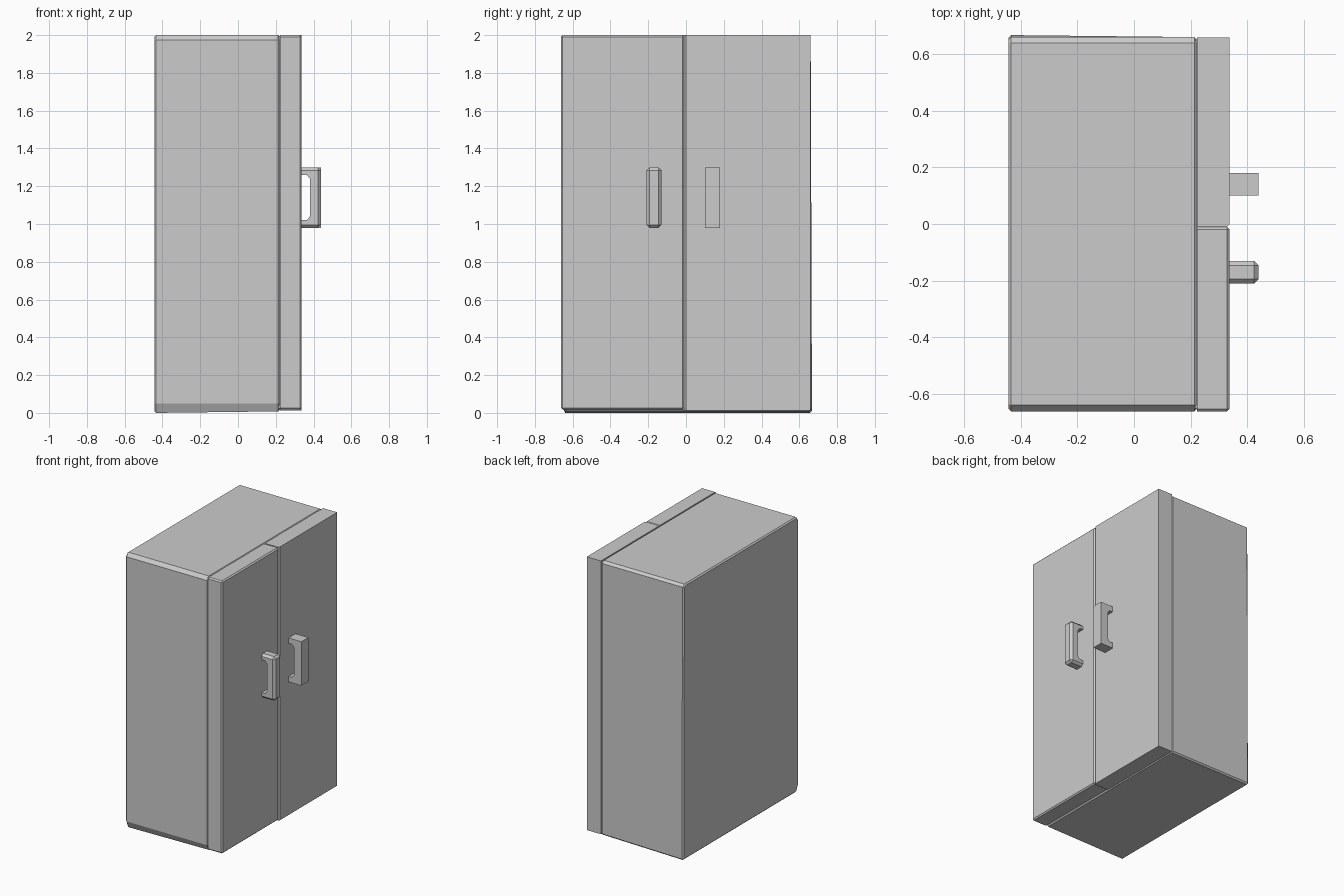
import bpy, bmesh
from mathutils import Vector

if "Cube" in bpy.data.objects:
    bpy.data.objects.remove(bpy.data.objects["Cube"])


def prism(name, profile, axis, lo, hi, bevel=0.0, pick=None):
    """Extrude a 2D profile along x (profile = y,z) or y (profile = x,z)."""
    def place(p, t):
        return (t, p[0], p[1]) if axis == 'x' else (p[0], t, p[1])
    bm = bmesh.new()
    face = bm.faces.new([bm.verts.new(place(p, lo)) for p in profile])
    out = bmesh.ops.extrude_face_region(bm, geom=[face])
    shift = (hi - lo, 0, 0) if axis == 'x' else (0, hi - lo, 0)
    bmesh.ops.translate(bm, vec=shift, verts=[
        v for v in out['geom'] if isinstance(v, bmesh.types.BMVert)])
    bmesh.ops.recalc_face_normals(bm, faces=bm.faces)
    if bevel:
        edges = [e for e in bm.edges if pick(e)]
        bmesh.ops.bevel(bm, geom=edges, offset=bevel, segments=1,
                        affect='EDGES', profile=0.5)
    mesh = bpy.data.meshes.new(name)
    bm.to_mesh(mesh)
    bm.free()
    obj = bpy.data.objects.new(name, mesh)
    bpy.context.collection.objects.link(obj)
    return obj


def at_x(value):
    return lambda e: all(abs(v.co.x - value) < 1e-4 for v in e.verts)


def rect(y0, y1, z0, z1):
    return [(y0, z0), (y1, z0), (y1, z1), (y0, z1)]


# cabinet body: long edges chamfered, end caps lightly bevelled
body_profile = [(-0.64, 0.012), (0.65, 0.012), (0.66, 0.022), (0.66, 1.985),
                (0.64, 2.0), (-0.64, 2.0), (-0.662, 1.975), (-0.662, 0.05)]
body = prism("cabinet_body", body_profile, 'x', -0.443, 0.222, 0.009,
             lambda e: at_x(-0.443)(e) or at_x(0.222)(e))

# slightly drawn-out lower rear corner
for v in body.data.vertices:
    if v.co.x < -0.42 and v.co.z < 0.04:
        v.co.z -= 0.008
        if v.co.y > 0.6:
            v.co.y += 0.007
low = min(v.co.z for v in body.data.vertices)
for v in body.data.vertices:
    if v.co.z < 0.03:
        v.co.z = max(0.0, v.co.z - max(0, low))

# recessed strip that closes the gap behind the doors
prism("door_seal", rect(-0.65, 0.65, 0.025, 1.99), 'x', 0.21, 0.235)

# left door with chamfered outline, right door nearly square
prism("left_door", rect(-0.662, -0.01, 0.018, 2.0), 'x', 0.223, 0.337,
      0.009, lambda e: at_x(0.337)(e) or abs(e.verts[0].co.x - e.verts[1].co.x) > 0.05)
prism("right_door", rect(-0.01, 0.659, 0.012, 2.0), 'x', 0.223, 0.337,
      0.009, lambda e: all(v.co.x > 0.33 and v.co.y < 0 for v in e.verts))

# C-shaped handles, the left one with chamfered outer edges
handle_profile = [(0.33, 0.98), (0.44, 0.98), (0.44, 1.30), (0.33, 1.30),
                  (0.33, 1.26), (0.365, 1.26), (0.38, 1.24),
                  (0.38, 1.04), (0.365, 1.02), (0.33, 1.02)]


def outer_edge(e):
    def outside(v):
        return v.co.x > 0.43 or v.co.z < 0.99 or v.co.z > 1.29
    return all(outside(v) for v in e.verts) and not at_x(0.33)(e)


prism("left_handle", handle_profile, 'y', -0.21, -0.13, 0.016, outer_edge)
prism("right_handle", handle_profile, 'y', 0.10, 0.18)
